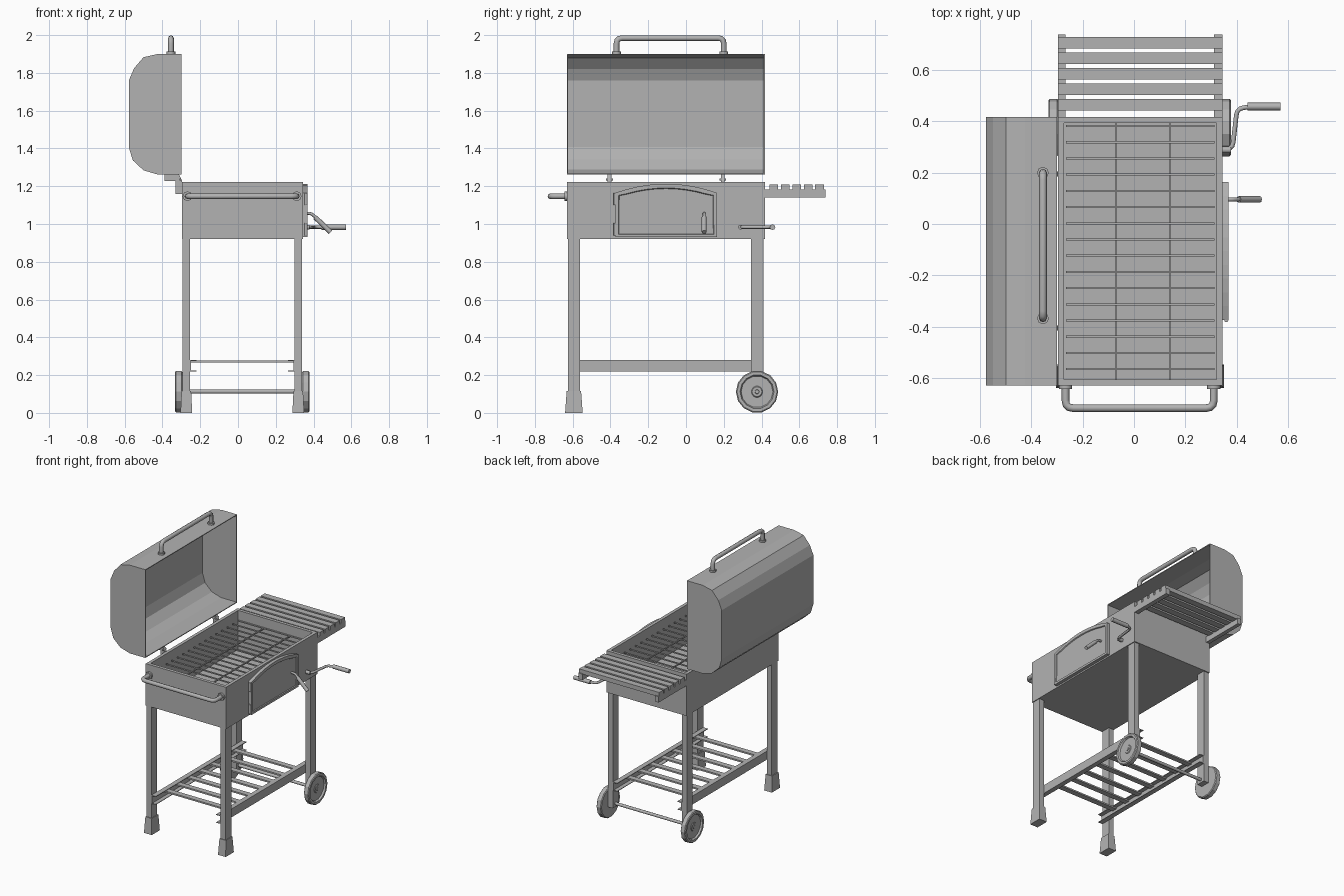
import bpy, bmesh, math
from mathutils import Vector

if "Cube" in bpy.data.objects:
    bpy.data.objects.remove(bpy.data.objects["Cube"])

steel = bpy.data.materials.new("dark_steel")
steel.diffuse_color = (0.45, 0.45, 0.45, 1)
steel.use_nodes = True
steel.node_tree.nodes["Principled BSDF"].inputs["Base Color"].default_value = steel.diffuse_color


def link(name, data):
    data.materials.append(steel)
    ob = bpy.data.objects.new(name, data)
    bpy.context.collection.objects.link(ob)
    return ob


def make(name, bm):
    bmesh.ops.recalc_face_normals(bm, faces=bm.faces)
    me = bpy.data.meshes.new(name)
    bm.to_mesh(me)
    bm.free()
    return link(name, me)


def add_box(bm, x0, x1, y0, y1, z0, z1, taper=1.0):
    vs = bmesh.ops.create_cube(bm, size=1)["verts"]
    c = Vector(((x0 + x1) / 2, (y0 + y1) / 2, (z0 + z1) / 2))
    for v in vs:
        s = taper if v.co.z > 0 else 1.0
        v.co = c + Vector((v.co.x * (x1 - x0) * s, v.co.y * (y1 - y0) * s, v.co.z * (z1 - z0)))


def boxes(name, dims):
    bm = bmesh.new()
    for d in dims:
        add_box(bm, *d)
    return make(name, bm)


def prism(pts, lo, hi, place):
    """Extrude a 2D outline from lo to hi; place maps (a, b, depth) to xyz."""
    bm = bmesh.new()
    a = [bm.verts.new(place(p, q, lo)) for p, q in pts]
    b = [bm.verts.new(place(p, q, hi)) for p, q in pts]
    n = len(pts)
    start, end = bm.faces.new(a), bm.faces.new(b)
    sides = [bm.faces.new((a[i], a[(i + 1) % n], b[(i + 1) % n], b[i])) for i in range(n)]
    return bm, end, sides


def tube(name, pts, r, bend=0.0, res=2):
    """Round bar along a path, with bent corners."""
    pts = [Vector(p) for p in pts]
    path = [pts[0]]
    for p, c, q in zip(pts, pts[1:], pts[2:]):
        if bend:
            s, e = c + (p - c).normalized() * bend, c + (q - c).normalized() * bend
            path += [s.lerp(c, t).lerp(c.lerp(e, t), t) for t in (0, 0.33, 0.67, 1)]
        else:
            path.append(c)
    path.append(pts[-1])
    cu = bpy.data.curves.new(name, "CURVE")
    cu.dimensions = "3D"
    cu.bevel_depth, cu.bevel_resolution, cu.use_fill_caps = r, res, True
    sp = cu.splines.new("POLY")
    sp.points.add(len(path) - 1)
    for pt, co in zip(sp.points, path):
        pt.co = (*co, 1)
    return link(name, cu)


def lathe_x(name, prof, segs, x, y, z, side):
    """Spin (radius, x offset) points around a line along x."""
    bm = bmesh.new()
    rings = [[bm.verts.new((x + side * o, y + r * math.cos(2 * math.pi * i / segs),
                            z + r * math.sin(2 * math.pi * i / segs))) for i in range(segs)]
             for r, o in prof]
    for A, B in zip(rings, rings[1:]):
        for i in range(segs):
            j = (i + 1) % segs
            bm.faces.new((A[i], A[j], B[j], B[i]))
    bm.faces.new(rings[0])
    bm.faces.new(rings[-1])
    return make(name, bm)


X0, X1, Y0, Y1 = -0.297, 0.345, -0.63, 0.417

# Fire box: open top with thick rim
bm = bmesh.new()
add_box(bm, X0, X1, Y0, Y1, 0.92, 1.222)
top = max(bm.faces, key=lambda f: f.calc_center_median().z)
bmesh.ops.inset_region(bm, faces=[top], thickness=0.033)
res = bmesh.ops.extrude_discrete_faces(bm, faces=[top])
for v in res["faces"][0].verts:
    v.co.z = 0.94
for v in bm.verts:  # narrower rim on the two short ends
    if -0.6 < v.co.y < 0.39:
        v.co.y += 0.011 if v.co.y > 0 else -0.011
make("fire_box", bm)

# Cooking grate
bars = [(-0.266, 0.314, y - 0.004, y + 0.004, 1.15, 1.158)
        for y in [0.382 - i * 0.0632 for i in range(16)]]
bars += [(x - 0.004, x + 0.004, -0.608, 0.395, 1.142, 1.15) for x in (-0.07, 0.14)]
boxes("cooking_grate", bars)

# Open lid shell
prof = [(-0.30, 1.90), (-0.425, 1.90), (-0.50, 1.883), (-0.55, 1.825), (-0.578, 1.76),
        (-0.578, 1.406), (-0.557, 1.337), (-0.50, 1.284), (-0.425, 1.262), (-0.30, 1.262)]
bm, _, sides = prism(prof, Y0, 0.417, lambda a, b, d: (a, d, b))
bmesh.ops.recalc_face_normals(bm, faces=bm.faces)
bmesh.ops.delete(bm, geom=[sides[-1]], context="FACES_ONLY")
lid = make("lid", bm)
sol = lid.modifiers.new("thickness", "SOLIDIFY")
sol.thickness, sol.offset = 0.008, -1
# keep outward normals on the open shell
if lid.data.polygons[0].normal.y > 0:
    lid.data.flip_normals()

# Lid hinges
for y in (-0.405, 0.195):
    pts = [(-0.39, 1.262), (-0.39, 1.228), (-0.33, 1.228), (-0.33, 1.16),
           (-0.296, 1.16), (-0.296, 1.228), (-0.312, 1.262)]
    make("lid_hinge", prism(pts, y - 0.01, y + 0.01, lambda a, b, d: (a, d, b))[0])
    tube("hinge_pin", [(-0.306, y - 0.018, 1.236), (-0.306, y + 0.018, 1.236)], 0.006, res=1)

# Lid handle and front rail, with base collars
tube("lid_handle", [(-0.355, -0.368, 1.90), (-0.355, -0.368, 1.984),
                    (-0.355, 0.2, 1.984), (-0.355, 0.2, 1.90)], 0.015, 0.03)
for y in (-0.368, 0.2):
    tube("lid_handle_collar", [(-0.355, y, 1.898), (-0.355, y, 1.913)], 0.023)
tube("front_handle", [(-0.267, Y0, 1.147), (-0.267, -0.718, 1.147),
                      (0.311, -0.718, 1.147), (0.311, Y0, 1.147)], 0.015, 0.03)
for x in (-0.267, 0.311):
    tube("front_handle_collar", [(x, Y0, 1.147), (x, Y0 - 0.013, 1.147)], 0.026)

# Side shelf: rails and slats
boxes("shelf_rails", [(a, b, 0.415, 0.738, 1.14, 1.183) for a, b in ((X0, -0.268), (0.312, X1))])
boxes("shelf_slats", [(X0, X1, 0.442 + i * 0.0605, 0.488 + i * 0.0605, 1.178, 1.21)
                      for i in range(5)])

# Legs, flared feet on the front pair
for a, b in ((-0.293, -0.254), (0.299, 0.339)):
    boxes("front_leg", [(a, b, -0.626, -0.56, 0.05, 0.925)])
    boxes("back_leg", [(a, b, 0.343, 0.409, 0.09, 0.925)])
    m = (a + b) / 2
    boxes("foot", [(m - 0.031, m + 0.031, -0.64, -0.547, 0, 0.115, 0.82)])

# Lower rack: channel rails and slats
for s, x in ((1, -0.254), (-1, 0.299)):
    w = sorted((x, x + s * 0.006))
    f = sorted((x, x + s * 0.035))
    boxes("rack_rail", [(*w, -0.626, 0.409, 0.222, 0.28),
                        (*f, -0.626, 0.409, 0.276, 0.281),
                        (*f, -0.626, 0.409, 0.22, 0.224)])
boxes("rack_slats", [(-0.253, 0.298, y - 0.02, y + 0.02, 0.266, 0.277)
                     for y in [-0.495 + i * 0.128 for i in range(7)]])

# Axle and wheels
tube("axle", [(-0.31, 0.376, 0.113), (0.36, 0.376, 0.113)], 0.011)
wheel = [(0.09, 0.0), (0.106, 0.0), (0.112, 0.005), (0.112, 0.034), (0.106, 0.039), (0.09, 0.039),
         (0.084, 0.027), (0.03, 0.027), (0.026, 0.031), (0.012, 0.031), (0.01, 0.036)]
for side, x in ((-1, -0.295), (1, 0.339)):
    lathe_x("wheel", wheel, 14, x, 0.376, 0.112, side)

# Arched fire door with sunken panel
ya, yb = -0.374, 0.163
arch = [(yb + (ya - yb) * i / 10, 1.165 + 0.048 * (1 - (i / 5 - 1) ** 2)) for i in range(11)]
bm, face, _ = prism([(ya, 0.93), (yb, 0.93)] + arch, X1 - 0.004, 0.369, lambda a, b, d: (d, a, b))
bmesh.ops.recalc_face_normals(bm, faces=bm.faces)
bmesh.ops.inset_region(bm, faces=[face], thickness=0.022)
bmesh.ops.inset_region(bm, faces=[face], thickness=0.004, depth=-0.006)
make("fire_door", bm)
for z in (0.94, 1.10):
    tube("door_hinge", [(0.36, -0.375, z), (0.36, -0.375, z + 0.065)], 0.008)

# Door handle: thin stem and thick grip
tube("door_handle_stem", [(0.36, 0.096, 1.056), (0.388, 0.096, 1.056), (0.433, 0.096, 1.015)],
     0.008, 0.012)
tube("door_handle_grip", [(0.408, 0.096, 1.036), (0.49, 0.096, 0.957)], 0.013)

# Height crank
tube("crank_collar", [(X1, 0.289, 0.983), (0.378, 0.289, 0.983)], 0.013)
tube("crank_arm", [(0.35, 0.289, 0.983), (0.384, 0.293, 0.983), (0.402, 0.45, 0.983),
                   (0.46, 0.458, 0.983)], 0.009, 0.025)
tube("crank_grip", [(0.442, 0.458, 0.983), (0.572, 0.458, 0.983)], 0.015)
